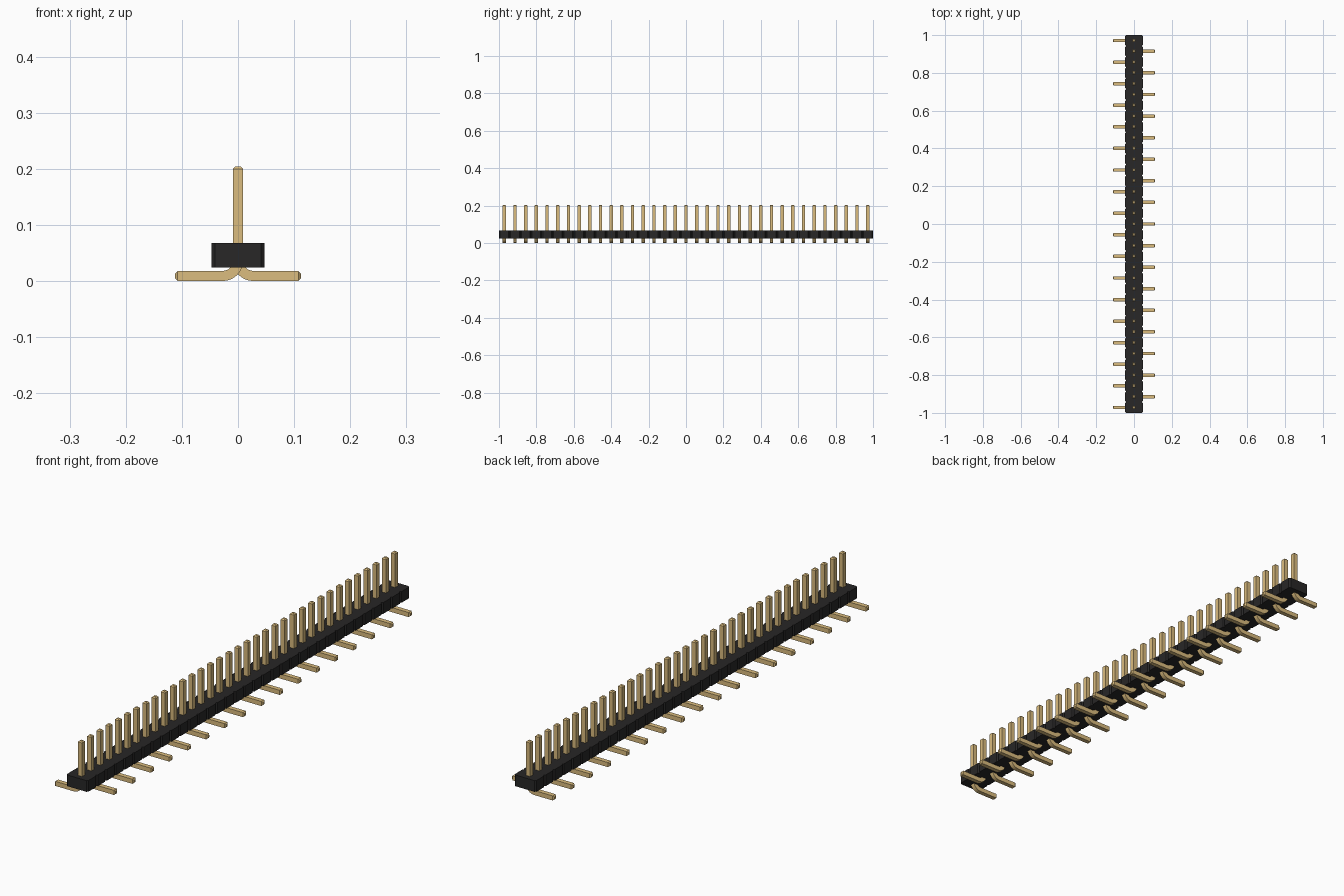
import bpy, bmesh, math
from mathutils import Vector

cube = bpy.data.objects.get("Cube")
if cube:
    bpy.data.objects.remove(cube, do_unlink=True)

COUNT = 35
PITCH = 2 / COUNT
HALF_W, Z0, Z1, NOTCH = 0.047, 0.024, 0.068, 0.0057   # housing
H, CH = 0.009, 0.0045                                 # pin half width, tip chamfer
TOP, REACH, BEND = 0.204, 0.112, 0.027                # pin height, foot length, bend radius


def material(name, color):
    m = bpy.data.materials.new(name)
    m.use_nodes = True
    m.diffuse_color = (*color, 1)
    m.node_tree.nodes["Principled BSDF"].inputs["Base Color"].default_value = (*color, 1)
    return m


def finish(name, bm, mat):
    bmesh.ops.recalc_face_normals(bm, faces=bm.faces[:])
    mesh = bpy.data.meshes.new(name)
    bm.to_mesh(mesh)
    bm.free()
    mesh.materials.append(mat)
    obj = bpy.data.objects.new(name, mesh)
    bpy.context.collection.objects.link(obj)
    return obj


black = material("black plastic", (0.021, 0.02, 0.02))
gold = material("gold metal", (0.708, 0.504, 0.21))

# Housing: one outline with a V notch between neighbouring segments, extruded up
side = []
for i in range(COUNT):
    y = -1 + i * PITCH
    if i == 0:
        side.append((HALF_W - NOTCH, y))
    side += [(HALF_W, y + NOTCH), (HALF_W, y + PITCH - NOTCH), (HALF_W - NOTCH, y + PITCH)]
outline = side + [(-x, y) for x, y in reversed(side)]
bm = bmesh.new()
base = bm.faces.new([bm.verts.new((x, y, Z0)) for x, y in outline])
top = bmesh.ops.extrude_face_region(bm, geom=[base], use_keep_orig=True)
bmesh.ops.translate(bm, vec=(0, 0, Z1 - Z0),
                    verts=[v for v in top["geom"] if isinstance(v, bmesh.types.BMVert)])
finish("housing", bm, black)


# Pins: a square bar swept down the post, round the bend and out along the foot
def pin_row(name, direction, count, start_y):
    path = [(0, TOP, 0, H - CH), (0, TOP - CH, 0, H)]      # x, z, turn, half width
    steps = 8
    for k in range(steps + 1):
        a = math.pi / 2 * k / steps
        path.append((BEND * (1 - math.cos(a)), H + BEND * (1 - math.sin(a)), a, H))
    path += [(REACH - CH, H, math.pi / 2, H), (REACH, H, math.pi / 2, H - CH)]
    bm = bmesh.new()
    rings = []
    for x, z, a, h in path:
        across = Vector((math.cos(a), 0, math.sin(a))) * h
        depth = Vector((0, h, 0))
        centre = Vector((x, 0, z))
        corners = (across + depth, depth - across, -across - depth, across - depth)
        ring = []
        for c in corners:
            p = centre + c
            ring.append(bm.verts.new((p.x * direction, p.y, p.z)))
        rings.append(ring)
    for r, s in zip(rings, rings[1:]):
        for j in range(4):
            n = (j + 1) % 4
            bm.faces.new((r[j], r[n], s[n], s[j]))
    bm.faces.new(rings[0])
    bm.faces.new(rings[-1])
    row = finish(name, bm, gold)
    row.location.y = start_y
    array = row.modifiers.new("row", 'ARRAY')
    array.count = count
    array.use_relative_offset = False
    array.use_constant_offset = True
    array.constant_offset_displace = (0, 2 * PITCH, 0)
    bpy.ops.object.select_all(action='DESELECT')
    row.select_set(True)
    bpy.context.view_layer.objects.active = row
    bpy.ops.object.shade_smooth_by_angle(angle=math.radians(30))


first = -1 + PITCH / 2
pin_row("right_pins", -1, (COUNT + 1) // 2, first)
pin_row("left_pins", 1, COUNT // 2, first + PITCH)
